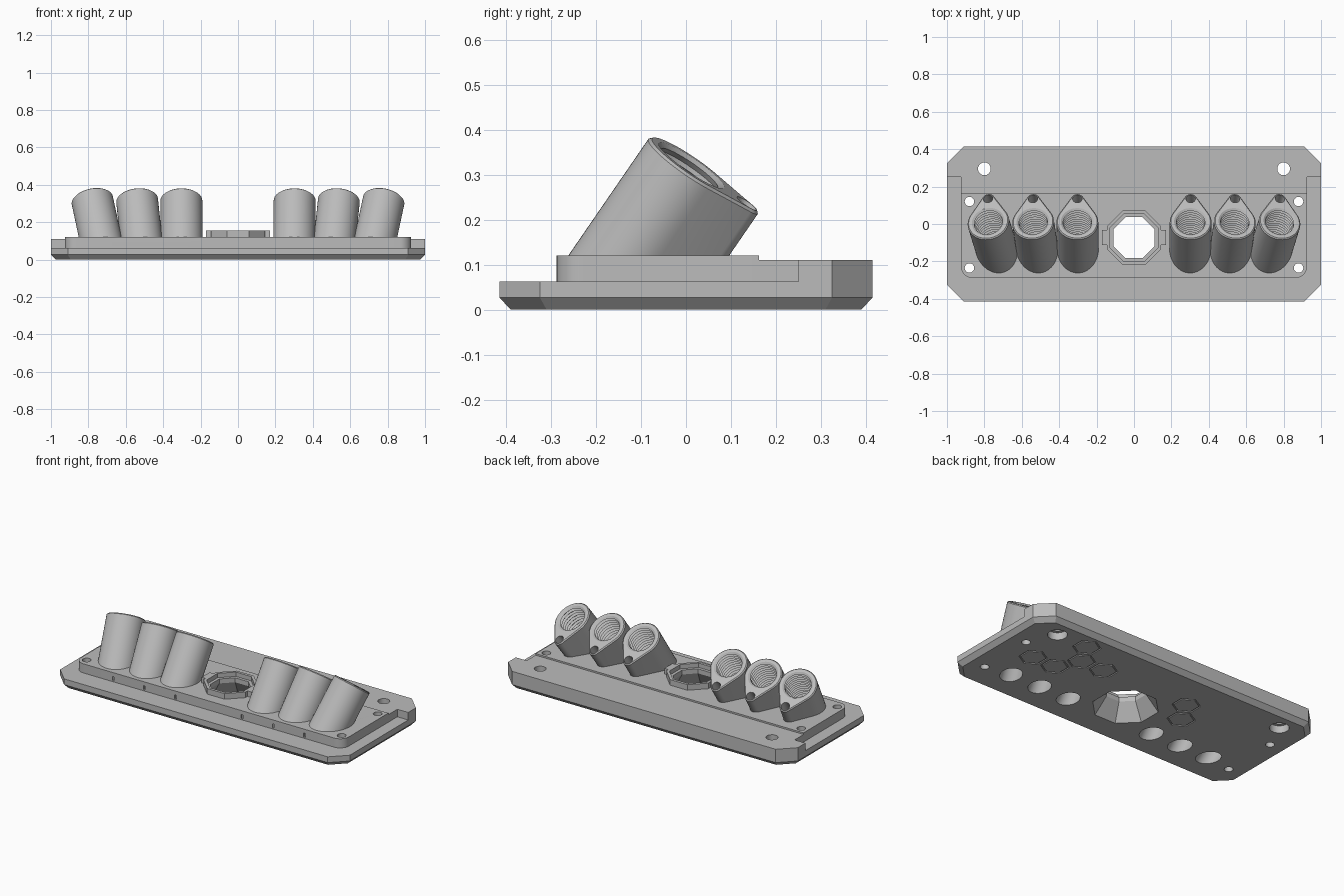
import bpy, bmesh, math
from math import pi, sin, cos, tan, radians
from mathutils import Matrix

if "Cube" in bpy.data.objects:
    bpy.data.objects.remove(bpy.data.objects["Cube"], do_unlink=True)

grey = bpy.data.materials.new("matte_grey")
grey.use_nodes = True
colour = (0.5, 0.5, 0.5, 1)
grey.diffuse_color = colour
grey.node_tree.nodes["Principled BSDF"].inputs["Base Color"].default_value = colour


# --- helpers ---
def loft(name, rings, matrix=None, floor=None):
    """Closed solid through a stack of (outline, height) rings."""
    bm = bmesh.new()
    loops = [[bm.verts.new((x, y, z)) for x, y in pts] for pts, z in rings]
    n = len(loops[0])
    bm.faces.new(loops[0])
    bm.faces.new(loops[-1])
    for a, b in zip(loops, loops[1:]):
        for i in range(n):
            j = (i + 1) % n
            bm.faces.new((a[i], a[j], b[j], b[i]))
    if matrix:
        bm.transform(matrix)
    if floor is not None:
        geom = bm.verts[:] + bm.edges[:] + bm.faces[:]
        cut = bmesh.ops.bisect_plane(bm, geom=geom, plane_co=(0, 0, floor),
                                     plane_no=(0, 0, -1), clear_outer=True)
        rim = [e for e in cut["geom_cut"] if isinstance(e, bmesh.types.BMEdge)]
        bmesh.ops.holes_fill(bm, edges=rim, sides=0)
    bmesh.ops.recalc_face_normals(bm, faces=bm.faces[:])
    mesh = bpy.data.meshes.new(name)
    bm.to_mesh(mesh)
    bm.free()
    mesh.materials.append(grey)
    ob = bpy.data.objects.new(name, mesh)
    bpy.context.collection.objects.link(ob)
    return ob


def polygon(apothem, sides, cx=0, cy=0, turn=0.5):
    r = apothem / cos(pi / sides)
    return [(cx + r * cos((i + turn) * 2 * pi / sides),
             cy + r * sin((i + turn) * 2 * pi / sides)) for i in range(sides)]


def rectangle(x0, x1, y0, y1):
    return [(x0, y0), (x1, y0), (x1, y1), (x0, y1)]


def clipped(hx, hy, c):
    return [(-hx + c, -hy), (hx - c, -hy), (hx, -hy + c), (hx, hy - c),
            (hx - c, hy), (-hx + c, hy), (-hx, hy - c), (-hx, -hy + c)]


def arc(cx, cy, r, a0, a1, n):
    return [(cx + r * cos(a0 + (a1 - a0) * i / n),
             cy + r * sin(a0 + (a1 - a0) * i / n)) for i in range(n + 1)]


def teardrop(r, tail_r, d):
    a = math.asin((r - tail_r) / d)
    return arc(0, d, tail_r, a, pi - a, 12) + arc(0, 0, r, pi - a, 2 * pi + a, 36)


def boolean(target, others, operation="DIFFERENCE"):
    for ob in others:
        m = target.modifiers.new("cut", "BOOLEAN")
        m.object, m.operation, m.solver = ob, operation, "EXACT"
    bpy.context.view_layer.update()
    deps = bpy.context.evaluated_depsgraph_get()
    mesh = bpy.data.meshes.new_from_object(target.evaluated_get(deps))
    target.modifiers.clear()
    target.data = mesh


# --- plate: chamfered base, raised deck and back rail ---
W, H, C = 1.0, 0.415, 0.09
body = loft("mounting_plate", [(clipped(W - 0.025, H - 0.025, C - 0.01), 0),
                               (clipped(W, H, C), 0.027), (clipped(W, H, C), 0.063)])
deck_outline = (arc(-0.865, -0.228, 0.06, pi, 1.5 * pi, 8)
                + arc(0.865, -0.228, 0.06, 1.5 * pi, 2 * pi, 8)
                + [(0.925, 0.162), (-0.925, 0.162)])
deck = loft("deck", [(deck_outline, 0.063), (deck_outline, 0.12)])
rail_outline = [(-0.925, 0.162), (0.925, 0.162), (0.925, 0.25), (W, 0.25), (W, H - C),
                (W - C, H), (C - W, H), (-W, H - C), (-W, 0.25), (-0.925, 0.25)]
rail = loft("rail", [(rail_outline, 0.063), (rail_outline, 0.11)])
boolean(body, [deck, rail], "UNION")

helpers = [deck, rail]
plate_cutters = []


def cutter(name, rings, matrix=None):
    ob = loft(name, rings, matrix)
    helpers.append(ob)
    return ob


# --- screw holes ---
for s in (-1, 1):
    for y in (0.12, -0.235):
        hole = polygon(0.025, 24, s * 0.88, y)
        plate_cutters.append(cutter("screw_hole", [(hole, -0.1), (hole, 0.2)]))
    wide = polygon(0.055, 24, s * 0.8, 0.295)
    slim = polygon(0.034, 24, s * 0.8, 0.295)
    plate_cutters.append(cutter("bolt_hole", [(wide, -0.1), (wide, 0.045),
                                              (slim, 0.045), (slim, 0.2)]))
    # small slits in the front wall of the deck
    for x in (0.23, 0.445, 0.66):
        slit = rectangle(s * x - 0.006, s * x + 0.006, -0.3, -0.28)
        plate_cutters.append(cutter("slit", [(slit, 0.07), (slit, 0.095)]))

# --- octagonal window with stepped collar ---
CY = -0.073
funnel = cutter("funnel", [(polygon(a, 8, 0, CY), z) for a, z in
                           ((0.18, -0.007), (0.11, 0.1), (0.11, 0.128),
                            (0.128, 0.128), (0.128, 0.2))])
plate_cutters.append(funnel)
collar = loft("window_collar", [(polygon(0.145, 8, 0, CY), 0.11),
                                (polygon(0.145, 8, 0, CY), 0.155)])
tab_outline = rectangle(-0.172, 0.172, CY - 0.04, CY + 0.04)
tabs = loft("collar_tabs", [(tab_outline, 0.11), (tab_outline, 0.155)])
helpers.append(tabs)
boolean(collar, [tabs], "UNION")
boolean(collar, [funnel])

# --- hexagon outlines engraved underneath: grid column, row ---
for col, row in ((0, 2), (1, 0), (0, 0), (-0.5, 1), (-1.5, 1), (-5.3, 1), (-5.8, 0)):
    x, y = 0.585 + col * 0.157, 0.018 + row * 0.137
    rings = [(polygon(a, 6, x, y, 0), z) for a, z in ((0.07, -0.01), (0.07, 0.006))]
    rings = [([(x - (q - y), y + (p - x)) for p, q in pts], z) for pts, z in rings]
    inner = [([(x + (p - x) * 0.88, y + (q - y) * 0.88) for p, q in pts], z * 2)
             for pts, z in rings]
    groove = cutter("hex_groove", rings)
    core = cutter("hex_core", inner)
    boolean(groove, [core])
    plate_cutters.append(groove)

# --- six leaning threaded sockets, fanned outward ---
TILT = radians(34.5)
R, TAIL, REACH = 0.112, 0.034, 0.149
thread = [(0.088, 0.02), (0.088, 0)]
z = 0
while z > -0.25:
    thread += [(0.076, z - 0.008), (0.088, z - 0.02)]
    z -= 0.02
end = thread[-1][1]
bore_profile = thread + [(0.03, end), (0.03, end - 0.03),
                         (0.061, end - 0.03), (0.061, -0.55)]
sockets = []
for s, side in ((1, "left"), (-1, "right")):
    for x, fan, place in ((0.303, 0.5, "inner"), (0.54, 5, "middle"), (0.78, 10, "outer")):
        m = (Matrix.Translation((s * x, 0.012, 0.321))
             @ Matrix.Rotation(-TILT, 4, "X")
             @ Matrix.Rotation(s * radians(fan), 4, "Y"))
        full = teardrop(R, TAIL, REACH)
        rim = teardrop(R - 0.006, TAIL - 0.006, REACH)
        socket = loft(f"{side}_{place}_socket",
                      [(full, -0.5), (full, -0.006), (rim, 0)], m, floor=0.105)
        bore = cutter("bore", [(polygon(r, 32), h) for r, h in bore_profile], m)
        pin = polygon(0.025, 20, 0, REACH)
        pin_hole = cutter("pin_hole", [(pin, -0.12), (pin, 0.05)], m)
        boolean(socket, [bore, pin_hole])
        plate_cutters.append(bore)
        sockets.append(socket)

boolean(body, plate_cutters)

for ob in helpers:
    bpy.data.objects.remove(ob, do_unlink=True)

# --- smooth curved walls, keep edges sharp ---
bpy.ops.object.select_all(action="DESELECT")
for ob in [body, collar] + sockets:
    ob.select_set(True)
bpy.context.view_layer.objects.active = body
bpy.ops.object.shade_smooth_by_angle(angle=radians(25))
